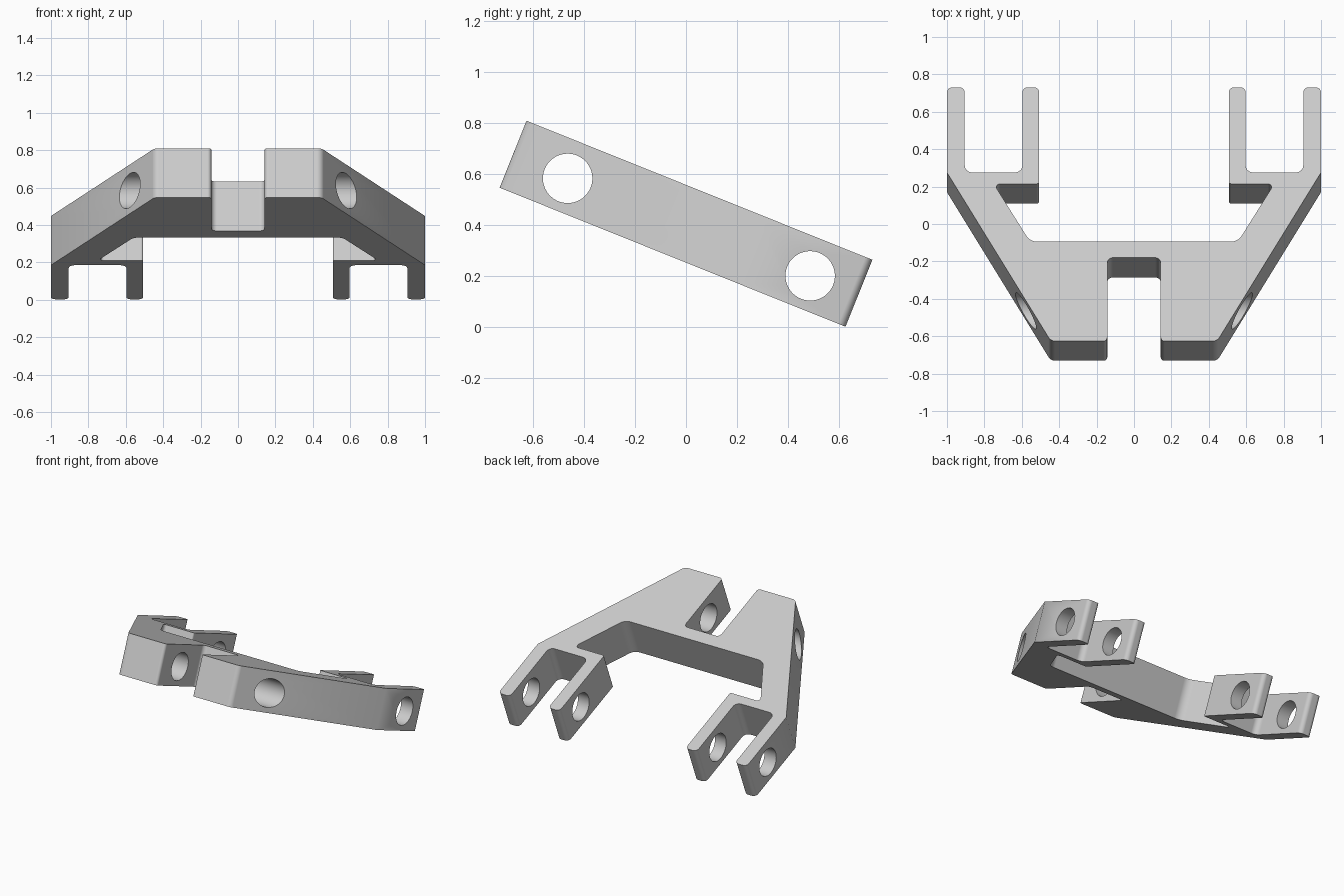
import bpy, bmesh, math
from mathutils import Vector, Matrix

cube = bpy.data.objects.get("Cube")
if cube:
    bpy.data.objects.remove(cube, do_unlink=True)

THICK = 0.283
TILT = Matrix.Translation((0, 0, 0.406)) @ Matrix.Rotation(math.radians(-21.9), 4, "X")

grey = bpy.data.materials.new("light_grey")
grey.use_nodes = True
colour = (0.6, 0.6, 0.6, 1)
grey.diffuse_color = colour
grey.node_tree.nodes["Principled BSDF"].inputs["Base Color"].default_value = colour


def fillet(before, corner, after, radius, steps=8):
    """Round one corner of a plan outline."""
    if radius == 0:
        return [corner]
    a, b = (before - corner).normalized(), (after - corner).normalized()
    half = a.angle(b) / 2
    centre = corner + (a + b).normalized() * (radius / math.sin(half))
    reach = radius / math.tan(half)
    start = (corner + a * reach - centre).normalized()
    end = (corner + b * reach - centre).normalized()
    # Blend by angle along the arc
    sweep = start.angle(end)
    return [centre + (start * math.sin(sweep * (1 - i / steps)) + end * math.sin(sweep * i / steps))
            * (radius / math.sin(sweep)) for i in range(steps + 1)]


def make_object(name, bm):
    mesh = bpy.data.meshes.new(name)
    bm.normal_update()
    bm.to_mesh(mesh)
    bm.free()
    mesh.materials.append(grey)
    obj = bpy.data.objects.new(name, mesh)
    bpy.context.collection.objects.link(obj)
    obj.matrix_world = TILT
    return obj


# Half outline of the plate: x, distance along the arm, corner radius
half = [
    (0.143, -0.251, 0.03), (0.143, -0.731, 0.02),    # front notch
    (0.445, -0.731, 0.04), (1.0, 0.24, 0),           # slanted outer side
    (1.0, 0.731, 0.03), (0.905, 0.731, 0.03),        # outer prong
    (0.905, 0.24, 0.04), (0.597, 0.24, 0.04),        # clevis slot
    (0.597, 0.731, 0.03), (0.507, 0.731, 0.03),      # inner prong
    (0.507, 0.175, 0.012), (0.75, 0.175, 0.02),      # undercut
    (0.556, -0.159, 0.07),                           # rear of the bridge
]
outline = half + [(-x, y, r) for x, y, r in reversed(half)]
corners = [Vector((x, y, 0)) for x, y, r in outline]
points = []
for i, corner in enumerate(corners):
    points += fillet(corners[i - 1], corner, corners[(i + 1) % len(corners)], outline[i][2])

# Raise the outline into a closed plate, all faces pointing outward
bm = bmesh.new()
rise = Vector((0, 0, THICK / 2))
lower = [bm.verts.new(p - rise) for p in points]
upper = [bm.verts.new(p + rise) for p in points]
bm.faces.new(lower[::-1])
bm.faces.new(upper)
for i in range(len(points)):
    bm.faces.new((lower[i - 1], lower[i], upper[i], upper[i - 1]))
arm = make_object("suspension_arm", bm)

# Cross-drilled pivot holes at the front and rear
for name, along in (("front_hole", -0.497), ("rear_hole", 0.528)):
    bm = bmesh.new()
    place = Matrix.Translation((0, along, -0.008)) @ Matrix.Rotation(math.pi / 2, 4, "Y")
    bmesh.ops.create_cone(bm, cap_ends=True, segments=48, radius1=0.097, radius2=0.097,
                          depth=2.4, matrix=place)
    cutter = make_object(name + "_cutter", bm)
    cutter.hide_render = True
    drill = arm.modifiers.new(name, "BOOLEAN")
    drill.operation = "DIFFERENCE"
    drill.solver = "EXACT"
    drill.object = cutter

# Apply the cuts, drop the cutters and shade the result
bpy.ops.object.select_all(action="DESELECT")
arm.select_set(True)
bpy.context.view_layer.objects.active = arm
bpy.context.view_layer.update()
for mod in list(arm.modifiers):
    cutter = mod.object
    bpy.ops.object.modifier_apply(modifier=mod.name)
    bpy.data.objects.remove(cutter, do_unlink=True)
bpy.ops.object.shade_smooth_by_angle(angle=math.radians(30))
weighted = arm.modifiers.new("flat_walls", "WEIGHTED_NORMAL")
weighted.keep_sharp = True
